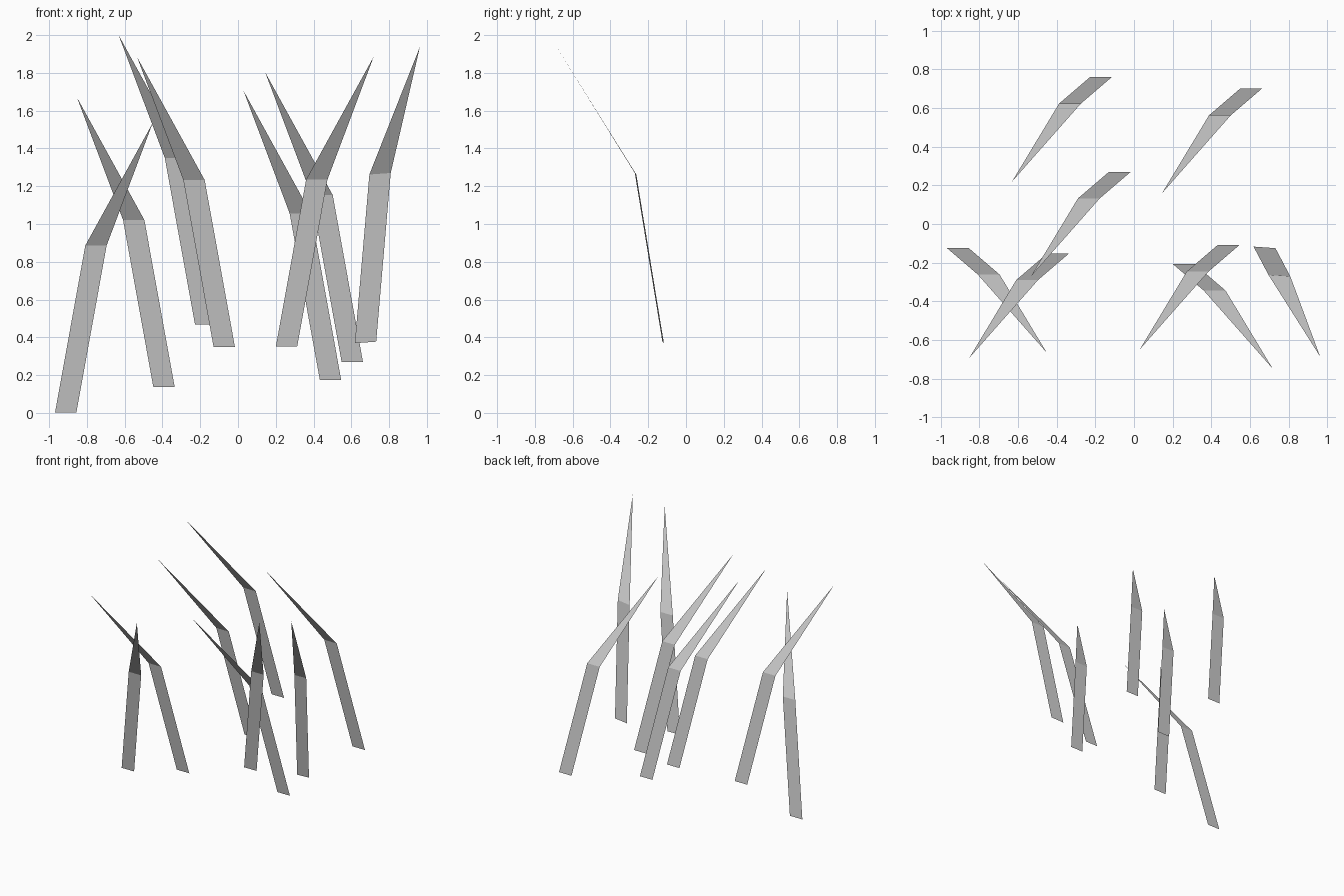
import bpy
from mathutils import Vector

if "Cube" in bpy.data.objects:
    bpy.data.objects.remove(bpy.data.objects["Cube"])

HALF = 0.0565                       # half the blade width
BEND = Vector((0.16, -0.137, 0.883))  # root to bend
TIP = Vector((0.461, -0.542, 1.533))  # root to tip


def blade(name, root, bend=BEND, tip=TIP, across=(HALF, 0, 0), lean=1):
    """Bent grass blade: a flat strip ending in a point; lean -1 mirrors it in x."""
    root, side = Vector(root), Vector(across)
    flip = Vector((lean, 1, 1))
    mid, end = root + bend * flip, root + tip * flip
    mesh = bpy.data.meshes.new(name)
    mesh.from_pydata([root - side, root + side, mid + side, mid - side, end],
                     [], [(0, 1, 2, 3), (3, 2, 4)])
    obj = bpy.data.objects.new(name, mesh)
    bpy.context.collection.objects.link(obj)


# Blades leaning left
left_roots = [(-0.392, -0.152, 0.138), (-0.073, 0.27, 0.35), (-0.171, 0.76, 0.467),
              (0.49, -0.108, 0.173), (0.605, 0.70, 0.27)]
for i, root in enumerate(left_roots):
    blade(f"grass_blade_left_{i + 1}", root, lean=-1)

# Blades leaning right
for i, root in enumerate([(-0.912, -0.124, 0.003), (0.257, -0.207, 0.352)]):
    blade(f"grass_blade_right_{i + 1}", root)

# Turned, more upright blade at the right end
blade("grass_blade_turned", (0.675, -0.121, 0.373),
      bend=Vector((0.077, -0.146, 0.893)), tip=Vector((0.288, -0.565, 1.565)),
      across=(0.0565, -0.004, 0.004))
